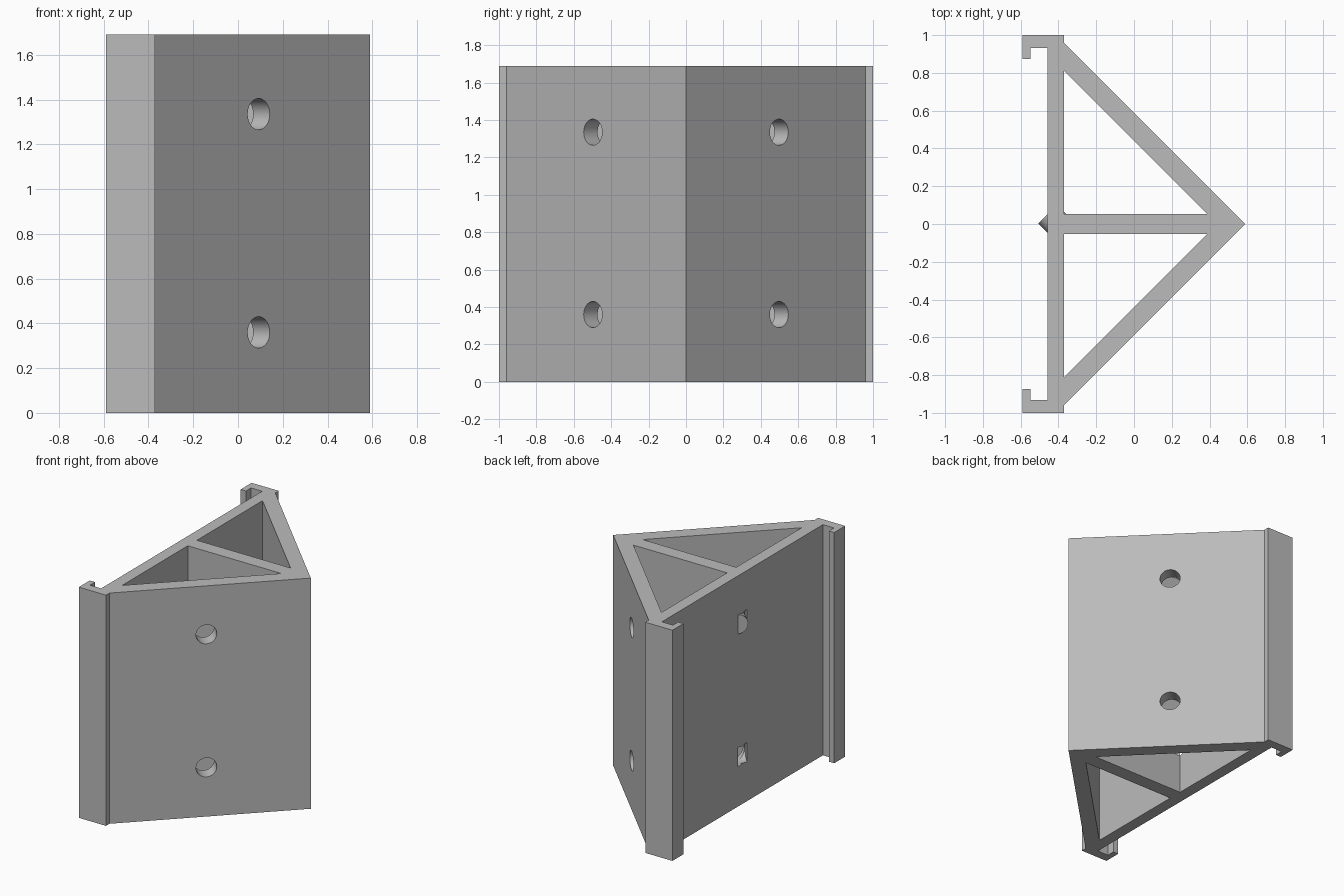
import bpy, bmesh, math
from mathutils import Matrix, Vector

cube = bpy.data.objects.get("Cube")
if cube:
    bpy.data.objects.remove(cube, do_unlink=True)

HEIGHT = 1.69
TIP, PLATE_IN, PLATE_OUT, HOOK = 0.59, -0.37, -0.457, -0.59
SLOPE_IN = 0.442      # inner slope line: x + y
RIB = 0.053           # half thickness of the middle rib
HOLE_R = 0.07

gray = bpy.data.materials.new("matte gray")
gray.use_nodes = True
color = (0.5, 0.5, 0.5, 1)
gray.diffuse_color = color
gray.node_tree.nodes["Principled BSDF"].inputs["Base Color"].default_value = color


def add_object(name, bm):
    bmesh.ops.recalc_face_normals(bm, faces=bm.faces)
    mesh = bpy.data.meshes.new(name)
    bm.to_mesh(mesh)
    bm.free()
    obj = bpy.data.objects.new(name, mesh)
    bpy.context.collection.objects.link(obj)
    mesh.materials.append(gray)
    return obj


def prism(name, outline, z0, z1):
    bm = bmesh.new()
    face = bm.faces.new([bm.verts.new((x, y, z0)) for x, y in outline])
    top = bmesh.ops.extrude_face_region(bm, geom=[face])["geom"]
    bmesh.ops.translate(bm, vec=(0, 0, z1 - z0),
                        verts=[v for v in top if isinstance(v, bmesh.types.BMVert)])
    return add_object(name, bm)


def drill(name, start, end):
    axis = end - start
    turn = axis.to_track_quat("Z", "Y").to_matrix().to_4x4()
    bm = bmesh.new()
    bmesh.ops.create_cone(bm, cap_ends=True, segments=32, radius1=HOLE_R, radius2=HOLE_R,
                          depth=axis.length,
                          matrix=Matrix.Translation((start + end) / 2) @ turn)
    return add_object(name, bm)


def cut(target, cutter):
    cutter.hide_render = True
    mod = target.modifiers.new(cutter.name, "BOOLEAN")
    mod.operation, mod.solver, mod.object = "DIFFERENCE", "EXACT", cutter
    bpy.context.view_layer.objects.active = target
    bpy.ops.object.modifier_apply(modifier=mod.name)
    bpy.data.objects.remove(cutter, do_unlink=True)


# Outer profile: wedge, back plate and the two hooked ends
half = [(PLATE_IN, TIP - PLATE_IN), (PLATE_IN, 1), (HOOK, 1), (HOOK, 0.873),
        (-0.547, 0.873), (-0.547, 0.932), (PLATE_OUT, 0.932)]
outline = [(TIP, 0)] + half + [(x, -y) for x, y in reversed(half)]
bracket = prism("corner_bracket", outline, 0, HEIGHT)

# Two triangular channels, either side of the middle rib
for side in (1, -1):
    cell = [(PLATE_IN, side * RIB), (SLOPE_IN - RIB, side * RIB),
            (PLATE_IN, side * (SLOPE_IN - PLATE_IN))]
    cut(bracket, prism("channel_cutter", cell, -0.1, HEIGHT + 0.1))

# Slanted screw holes, ending at the outer face of the back plate
for z in (0.36, 1.335):
    for side in (1, -1):
        end = Vector((PLATE_OUT, side * -0.052, z))
        start = end + Vector((0.7, side * 0.7, 0))
        cut(bracket, drill("hole_cutter", start, end))

bpy.ops.object.select_all(action="DESELECT")
bracket.select_set(True)
bpy.context.view_layer.objects.active = bracket
bpy.ops.object.shade_smooth_by_angle(angle=math.radians(30))
